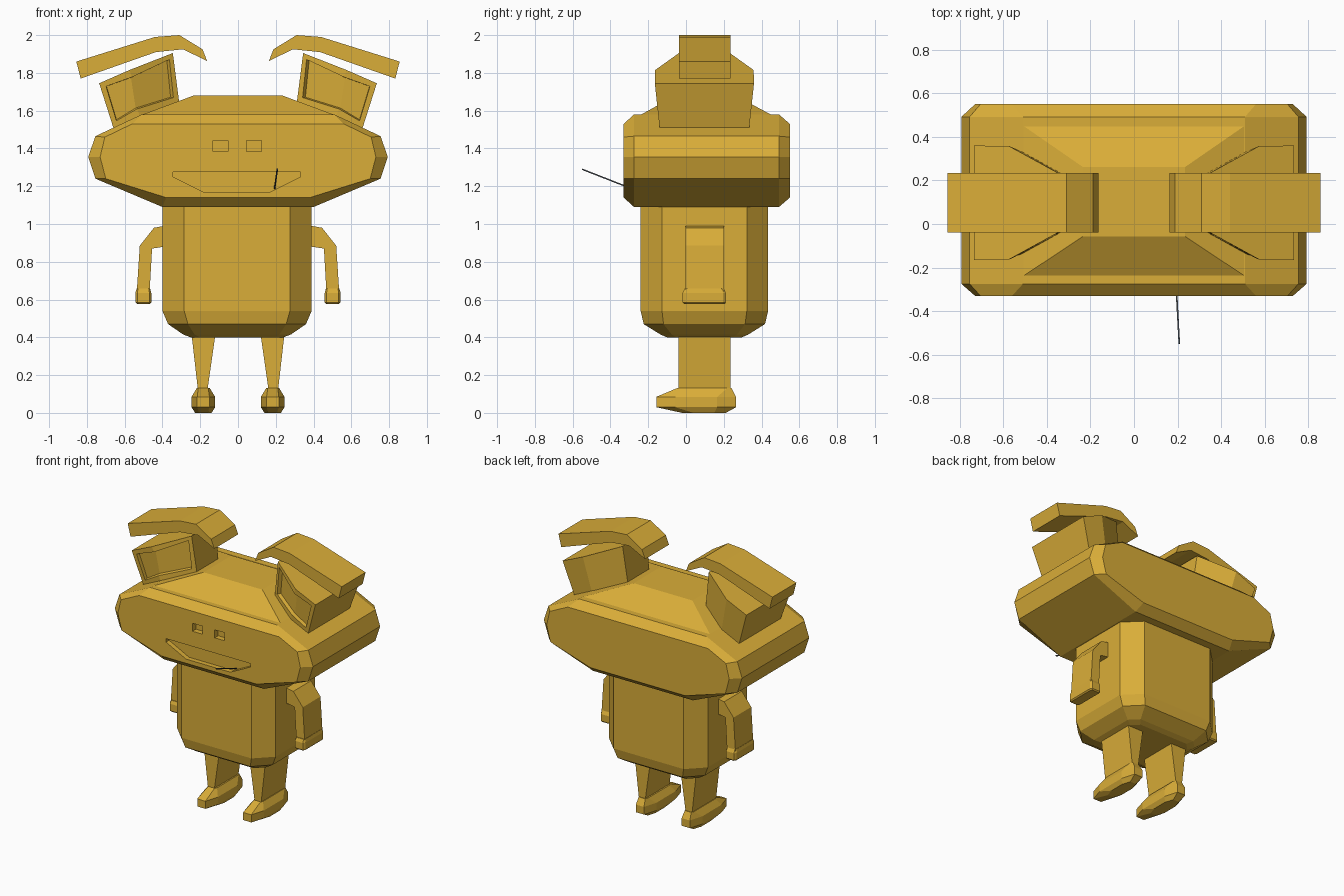
import bpy, bmesh
from mathutils import Vector

if "Cube" in bpy.data.objects:
    bpy.data.objects.remove(bpy.data.objects["Cube"])


def material(name, color):
    m = bpy.data.materials.new(name)
    m.diffuse_color = color
    m.use_nodes = True
    m.node_tree.nodes["Principled BSDF"].inputs["Base Color"].default_value = m.diffuse_color
    return m


GOLD = material("gold", (0.70, 0.42, 0.04, 1))
DARK = material("dark_grey", (0.06, 0.07, 0.08, 1))


def loft(name, rings, mat=GOLD, inset=()):
    """Skin a stack of equal-length rings and cap both ends."""
    bm = bmesh.new()
    loops = [[bm.verts.new(p) for p in r] for r in rings]
    n = len(rings[0])
    for a, b in zip(loops, loops[1:]):
        for i in range(n):
            j = (i + 1) % n
            bm.faces.new((a[i], a[j], b[j], b[i]))
    bm.faces.new(loops[0])
    bm.faces.new(loops[-1])
    bmesh.ops.recalc_face_normals(bm, faces=bm.faces)
    if inset:
        bm.faces.ensure_lookup_table()
        bmesh.ops.inset_region(bm, faces=[bm.faces[i] for i in inset], thickness=0.04)
        bm.faces.ensure_lookup_table()
        # push the inset panels inwards
        panels = [bm.faces[i] for i in inset]
        bmesh.ops.inset_region(bm, faces=panels, thickness=0.004, depth=-0.025)
    me = bpy.data.meshes.new(name)
    bm.to_mesh(me)
    bm.free()
    me.materials.append(mat)
    ob = bpy.data.objects.new(name, me)
    bpy.context.collection.objects.link(ob)
    return ob


def prism(name, outline, y0, y1, s=1):
    """Extrude an x-z outline along y; s=-1 mirrors it."""
    return loft(name, [[(s * x, y, z) for x, z in outline] for y in (y0, y1)])


def oct_ring(z, x0, x1, y0, y1, cx, cy):
    """Rectangle with cut corners at height z."""
    return [Vector((x, y, z)) for x, y in (
        (x0 + cx, y0), (x1 - cx, y0), (x1, y0 + cy), (x1, y1 - cy),
        (x1 - cx, y1), (x0 + cx, y1), (x0, y1 - cy), (x0, y0 + cy))]


def mirrored(rings, s):
    return [[(s * p[0], p[1], p[2]) for p in r] for r in rings]


# Head: wide faceted slab with chamfered front and back
def head_ring(y, half):
    return [(x, y, z) for x, z in half] + [(-x, y, z) for x, z in reversed(half)]


rim = [(0.40, 1.09), (0.755, 1.24), (0.793, 1.355), (0.755, 1.465), (0.51, 1.58)]
face = [(0.38, 1.14), (0.70, 1.24), (0.73, 1.355), (0.705, 1.46), (0.56, 1.53)]
head = loft("head", [head_ring(-0.33, face), head_ring(-0.275, rim),
                     head_ring(0.492, rim), head_ring(0.55, face)])

# Recessed eyes and mouth
cutters = [prism("mouth_cutter", [(-0.345, 1.275), (0.33, 1.275), (0.33, 1.25),
                                  (0.17, 1.17), (-0.185, 1.17), (-0.345, 1.25)], -0.4, -0.295)]
for x in (-0.133, 0.045):
    cutters.append(prism("eye_cutter", [(x, 1.385), (x + 0.08, 1.385),
                                        (x + 0.08, 1.443), (x, 1.443)], -0.4, -0.29))
bpy.context.view_layer.objects.active = head
for c in cutters:
    mod = head.modifiers.new("recess", 'BOOLEAN')
    mod.operation, mod.object, mod.solver = 'DIFFERENCE', c, 'EXACT'
    bpy.ops.object.modifier_apply(modifier=mod.name)
    bpy.data.objects.remove(c)

# Sloped crown on top of the head
loft("head_crown", [[(x, y, z) for x, y in ((-w, y0), (w, y0), (w, y1), (-w, y1))]
                    for z, w, y0, y1 in ((1.578, 0.51, -0.24, 0.452), (1.68, 0.235, -0.057, 0.262))])

# Straw in the mouth
a, b = Vector((0.194, -0.29, 1.188)), Vector((0.208, -0.55, 1.29))
d = (b - a).normalized()
u = d.orthogonal().normalized() * 0.005
v = d.cross(u)
loft("straw", [[p + u, p + v, p - u, p - v] for p in (a, b)], DARK)

# Body: cut-corner block rounded at the bottom
loft("body", [oct_ring(1.10, -0.40, 0.39, -0.24, 0.435, 0.115, 0.113),
              oct_ring(0.54, -0.40, 0.39, -0.24, 0.435, 0.115, 0.113),
              oct_ring(0.47, -0.37, 0.36, -0.224, 0.418, 0.105, 0.105),
              oct_ring(0.415, -0.29, 0.28, -0.135, 0.33, 0.06, 0.06),
              oct_ring(0.40, -0.25, 0.24, -0.10, 0.295, 0.05, 0.05)])

for s, side in ((1, "right"), (-1, "left")):
    # Arm and hand
    prism(side + "_arm", [(0.36, 0.99), (0.39, 0.99), (0.445, 0.98), (0.52, 0.885),
                          (0.536, 0.64), (0.468, 0.64), (0.455, 0.87),
                          (0.39, 0.88), (0.36, 0.88)], -0.003, 0.2, s)
    loft(side + "_hand", mirrored([
        oct_ring(0.658, 0.465, 0.537, -0.008, 0.2, 0.008, 0.015),
        oct_ring(0.635, 0.459, 0.543, -0.018, 0.212, 0.01, 0.015),
        oct_ring(0.585, 0.459, 0.543, -0.018, 0.212, 0.01, 0.015),
        oct_ring(0.577, 0.467, 0.535, -0.01, 0.205, 0.008, 0.015)], s))

    # Tapered leg
    prism(side + "_leg", [(0.12, 0.43), (0.246, 0.43), (0.244, 0.40), (0.212, 0.12),
                          (0.162, 0.12), (0.122, 0.40)], -0.04, 0.235, s)
    # Foot with a narrow toe
    loft(side + "_foot", mirrored([
        oct_ring(0.132, 0.15, 0.218, -0.045, 0.24, 0.008, 0.02),
        oct_ring(0.085, 0.121, 0.246, -0.157, 0.265, 0.03, 0.10),
        oct_ring(0.03, 0.121, 0.246, -0.157, 0.265, 0.03, 0.10),
        oct_ring(0.0, 0.14, 0.227, -0.02, 0.21, 0.02, 0.06)], s))

    # Ear block, narrowing inwards, with a recessed panel on its front
    top = [(0.345, -0.037, 1.905), (0.575, -0.163, 1.815), (0.735, -0.165, 1.745)]
    low = [(0.312, -0.025, 1.648), (0.52, -0.14, 1.572), (0.66, -0.14, 1.51)]
    ear = [r + [(x, 0.195 - y, z) for x, y, z in reversed(r)] for r in (low, top)]
    loft(side + "_ear", mirrored(ear, s), inset=(0, 1))

    # Curved flap hovering over the ear
    prism(side + "_ear_flap", [(0.163, 1.862), (0.188, 1.925), (0.31, 2.0), (0.44, 1.99),
                               (0.856, 1.86), (0.833, 1.77), (0.435, 1.91), (0.29, 1.925)],
          -0.038, 0.235, s)
